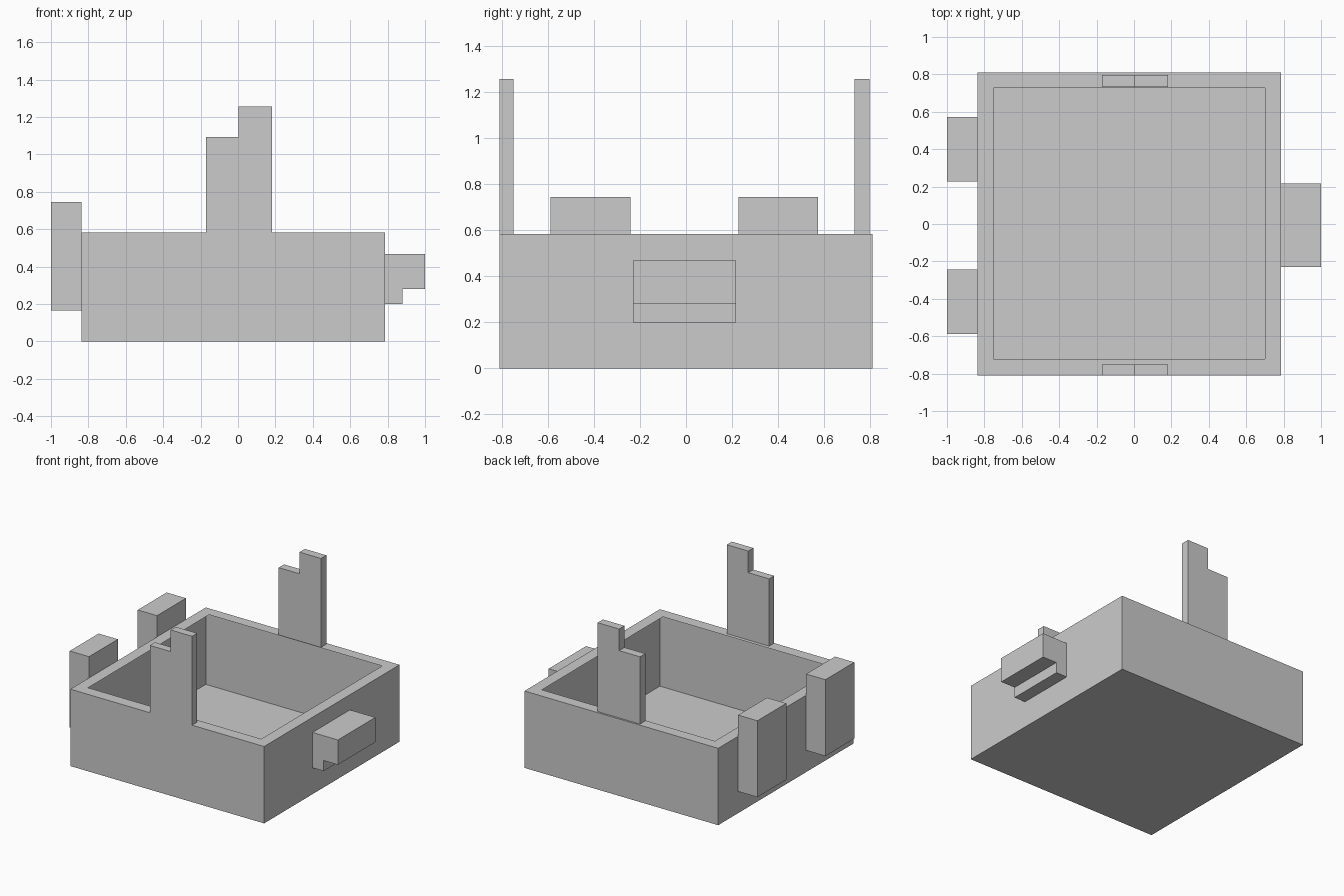
import bpy, bmesh

if "Cube" in bpy.data.objects:
    bpy.data.objects.remove(bpy.data.objects["Cube"])


def make_object(name, bm):
    bmesh.ops.recalc_face_normals(bm, faces=bm.faces)
    mesh = bpy.data.meshes.new(name)
    bm.to_mesh(mesh)
    bm.free()
    obj = bpy.data.objects.new(name, mesh)
    bpy.context.collection.objects.link(obj)
    return obj


def extrude_xz(name, profile, y0, y1):
    """Extrude a closed (x, z) profile along y."""
    bm = bmesh.new()
    face = bm.faces.new([bm.verts.new((x, y0, z)) for x, z in profile])
    ext = bmesh.ops.extrude_face_region(bm, geom=[face])
    verts = [v for v in ext["geom"] if isinstance(v, bmesh.types.BMVert)]
    bmesh.ops.translate(bm, verts=verts, vec=(0, y1 - y0, 0))
    return make_object(name, bm)


def thin_tray(name, outer, opening, top):
    """Thin-walled box whose top is a flat lip; rectangles are (x0, x1, y0, y1)."""
    bm = bmesh.new()

    def ring(r, z):
        x0, x1, y0, y1 = r
        return [bm.verts.new((x, y, z)) for x, y in
                ((x0, y0), (x1, y0), (x1, y1), (x0, y1))]

    rings = [ring(outer, 0), ring(outer, top), ring(opening, top)]
    for a, b in zip(rings, rings[1:]):
        for i in range(4):
            j = (i + 1) % 4
            bm.faces.new((a[i], a[j], b[j], b[i]))
    bm.faces.new(rings[0][::-1])
    return make_object(name, bm)


RIM = 0.583
LEFT, RIGHT = -0.838, 0.787

# Thin-walled tray with a flat lip around the opening
thin_tray("tray", (LEFT, RIGHT, -0.811, 0.811), (-0.752, 0.70, -0.722, 0.727), RIM)

# Stepped uprights on the front and back rims
upright = [(-0.172, RIM), (0.183, RIM), (0.183, 1.257), (0.003, 1.257),
           (0.003, 1.093), (-0.172, 1.093)]
for name, y0, y1 in (("front_upright", -0.811, -0.75), ("back_upright", 0.733, 0.797)):
    extrude_xz(name, upright, y0, y1)

# Two blocks on the left wall
block = [(-1.0, 0.165), (LEFT, 0.165), (LEFT, 0.744), (-1.0, 0.744)]
for name, y0, y1 in (("left_block_front", -0.588, -0.242), ("left_block_back", 0.227, 0.573)):
    extrude_xz(name, block, y0, y1)

# Stepped catch on the right wall
catch = [(RIGHT, 0.20), (0.88, 0.20), (0.88, 0.28), (1.0, 0.28),
         (1.0, 0.468), (RIGHT, 0.468)]
extrude_xz("right_catch", catch, -0.231, 0.217)
